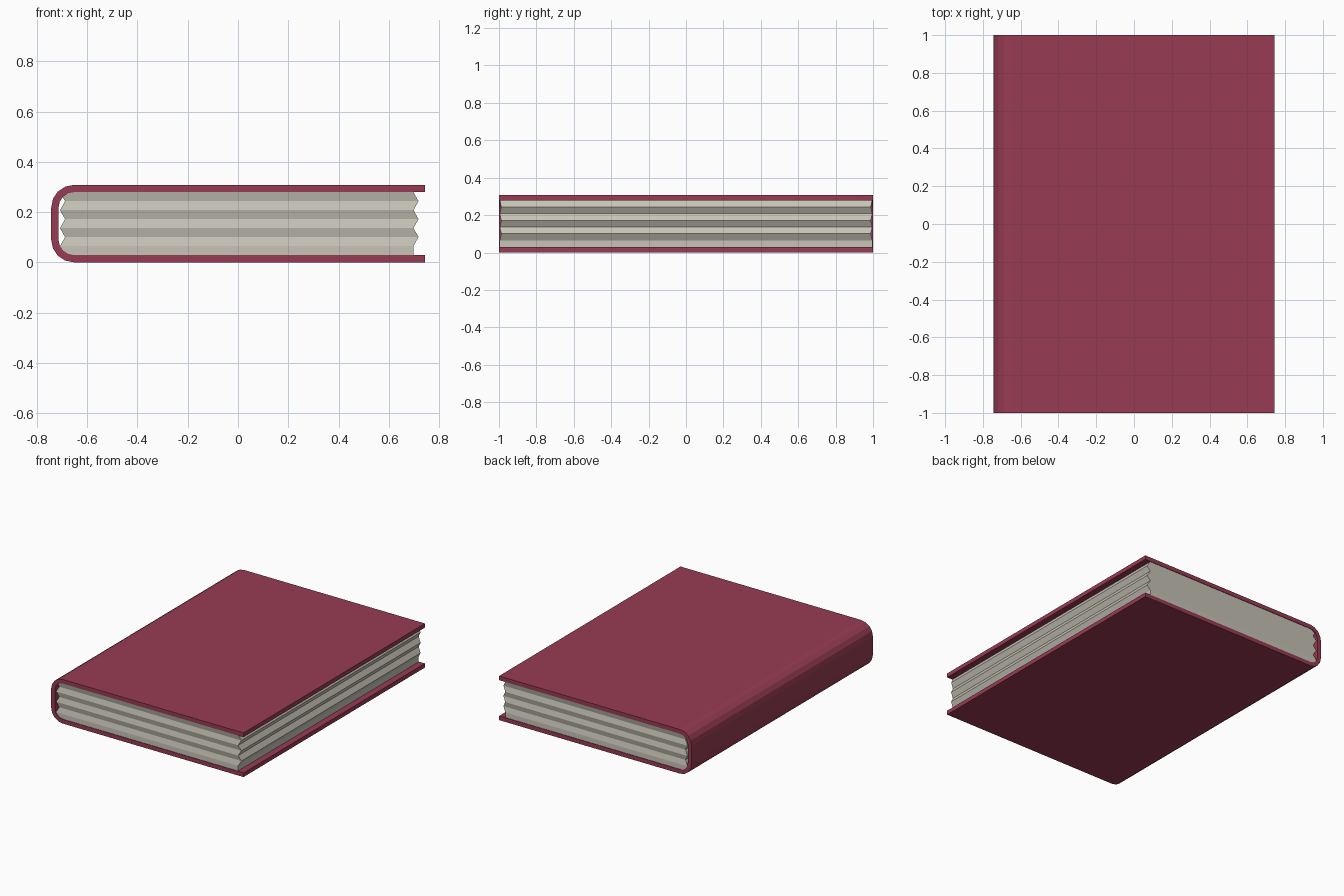
import bpy, bmesh
from math import sin, cos, pi

if "Cube" in bpy.data.objects:
    bpy.data.objects.remove(bpy.data.objects["Cube"])


def material(name, color):
    m = bpy.data.materials.new(name)
    m.diffuse_color = (*color, 1)
    m.use_nodes = True
    m.node_tree.nodes["Principled BSDF"].inputs["Base Color"].default_value = m.diffuse_color
    return m


def make_object(name, bm, mat):
    bmesh.ops.recalc_face_normals(bm, faces=bm.faces)
    me = bpy.data.meshes.new(name)
    bm.to_mesh(me)
    bm.free()
    me.materials.append(mat)
    ob = bpy.data.objects.new(name, me)
    bpy.context.collection.objects.link(ob)
    return ob


def loft(name, rings, mat):
    """Join equal four-point rings and cap both ends."""
    bm = bmesh.new()
    loops = [[bm.verts.new(p) for p in r] for r in rings]
    for a, b in zip(loops, loops[1:]):
        for i in range(4):
            j = (i + 1) % 4
            bm.faces.new((a[i], a[j], b[j], b[i]))
    bm.faces.new(loops[0])
    bm.faces.new(loops[-1])
    return make_object(name, bm, mat)


X, H, T, R, SEG = 0.743, 0.308, 0.029, 0.09, 4


# Cover: a U-shaped wrap with rounded spine corners
def cover_profile(offset):
    r, cx = R - offset, -X + R
    pts = [(X, H - offset)]
    for cz, start in ((H - R, pi / 2), (R, pi)):
        for i in range(SEG + 1):
            a = start + i * pi / 2 / SEG
            pts.append((cx + r * cos(a), cz + r * sin(a)))
    return pts + [(X, offset)]


rings = [[(ox, -1, oz), (ox, 1, oz), (ix, 1, iz), (ix, -1, iz)]
         for (ox, oz), (ix, iz) in zip(cover_profile(0), cover_profile(T))]
loft("cover", rings, material("cover_red", (0.31, 0.045, 0.085)))

# Page block: stacked levels, every other one shifted sideways
LEVELS = 8
rings = []
for i in range(LEVELS):
    z = H - T - i * (H - 2 * T) / (LEVELS - 1)
    odd = i % 2 == 1 and i < LEVELS - 1
    s = 0.02 if odd else 0
    y = 0.988 if odd else 0.996
    rings.append([(-0.708 + s, -y, z), (0.698 + s, -y, z),
                  (0.698 + s, y, z), (-0.708 + s, y, z)])
loft("pages", rings, material("paper", (0.57, 0.55, 0.47)))
